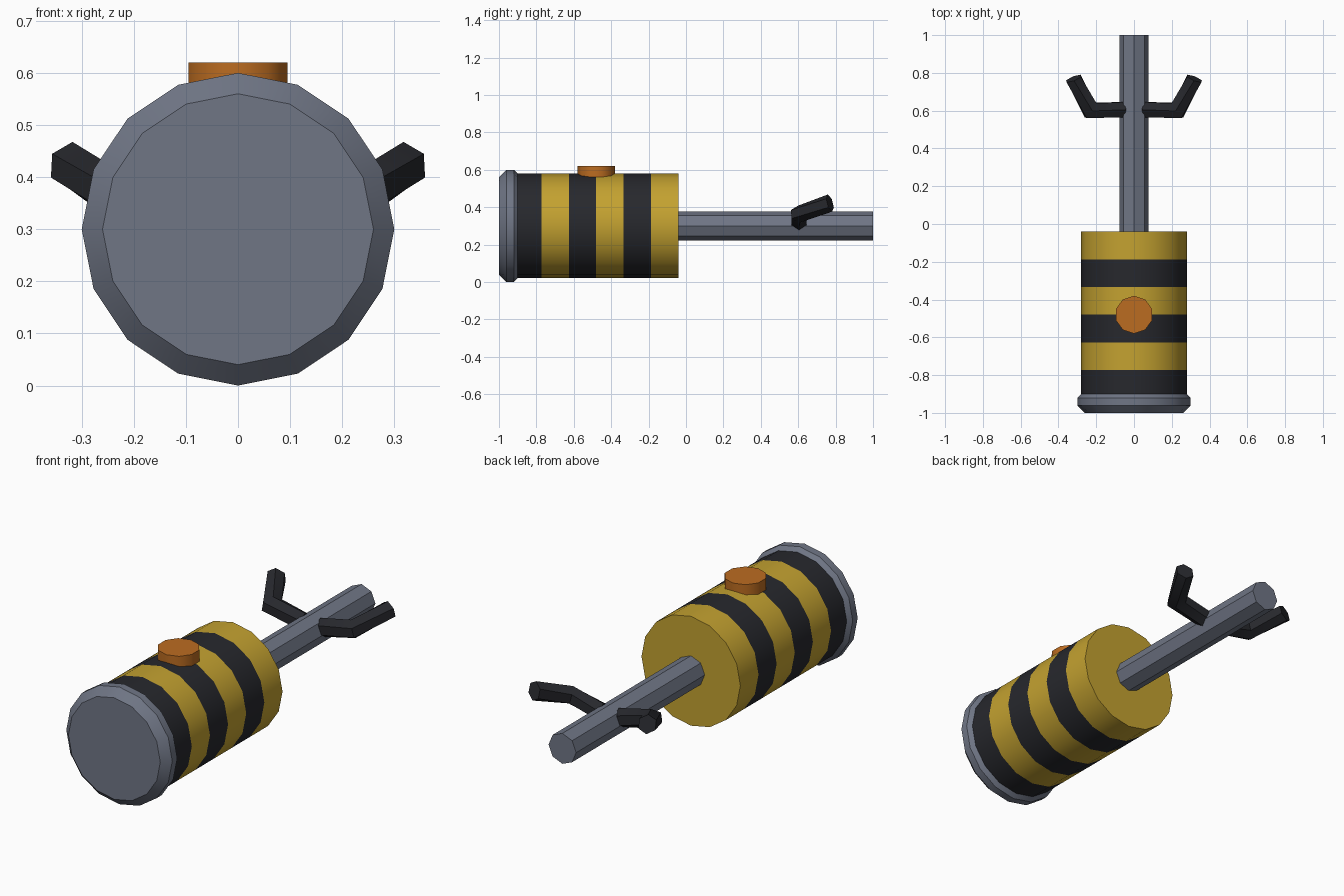
import bpy, bmesh
from math import sin, cos, pi, radians
from mathutils import Vector

if "Cube" in bpy.data.objects:
    bpy.data.objects.remove(bpy.data.objects["Cube"])


def material(name, rgb):
    m = bpy.data.materials.new(name)
    m.diffuse_color = (*rgb, 1)
    m.use_nodes = True
    m.node_tree.nodes["Principled BSDF"].inputs["Base Color"].default_value = m.diffuse_color
    return m


STEEL = material("steel", (0.16, 0.18, 0.235))
YELLOW = material("yellow", (0.55, 0.36, 0.03))
BLACK = material("black", (0.02, 0.021, 0.026))
ORANGE = material("orange", (0.50, 0.15, 0.015))


def loft(name, rings, mats, band=lambda i: 0):
    """Skin closed rings of points, cap both ends; band(i) picks the material."""
    bm = bmesh.new()
    vs = [[bm.verts.new(p) for p in r] for r in rings]
    n = len(vs[0])
    for i in range(len(vs) - 1):
        for k in range(n):
            j = (k + 1) % n
            f = bm.faces.new((vs[i][k], vs[i][j], vs[i + 1][j], vs[i + 1][k]))
            f.material_index = band(i)
    bm.faces.new(vs[0]).material_index = band(0)
    bm.faces.new(vs[-1]).material_index = band(len(vs) - 2)
    bmesh.ops.recalc_face_normals(bm, faces=bm.faces)
    me = bpy.data.meshes.new(name)
    bm.to_mesh(me)
    bm.free()
    for m in mats:
        me.materials.append(m)
    ob = bpy.data.objects.new(name, me)
    bpy.context.collection.objects.link(ob)
    bpy.ops.object.select_all(action='DESELECT')
    ob.select_set(True)
    bpy.context.view_layer.objects.active = ob
    bpy.ops.object.shade_smooth_by_angle(angle=radians(40))
    return ob


def ring(r, n, origin, u, v):
    o, u, v = Vector(origin), Vector(u), Vector(v)
    return [o + u * r * sin(2 * pi * k / n) + v * r * cos(2 * pi * k / n) for k in range(n)]


def along_y(profile, n):
    return [ring(r, n, (0, y, 0.30), (1, 0, 0), (0, 0, 1)) for y, r in profile]


# striped barrel
step = 0.88 / 6
loft("striped_barrel", along_y([(-0.92 + i * step, 0.28) for i in range(7)], 16),
     [BLACK, YELLOW], lambda i: i % 2)

# end cap with bevelled rims
loft("end_cap", along_y([(-1, 0.26), (-0.96, 0.30), (-0.92, 0.30), (-0.90, 0.28)], 16), [STEEL])

# handle rod
loft("rod", along_y([(-0.06, 0.078), (1, 0.078)], 8), [STEEL])

# button on top of the barrel
loft("button", [ring(0.1, 10, (0, -0.48, z), (1, 0, 0), (0, 1, 0)) for z in (0.53, 0.62)], [ORANGE])

# bent hexagonal grips, mirrored: centre, sideways axis, up axis per section
sections = [((0.052, 0.605, 0.322), (0, -1, 0), (-0.2, 0, 0.98)),
            ((0.23, 0.602, 0.362), (0.64, -0.96, 0), (-0.22, -0.08, 0.97)),
            ((0.32, 0.77, 0.422), (0.93, -0.36, 0), (-0.05, -0.25, 0.97))]
for side, s in (("right", 1), ("left", -1)):
    flip = lambda p: Vector((p[0] * s, p[1], p[2]))
    loft(side + "_grip", [ring(0.047, 6, flip(o), flip(u), flip(v)) for o, u, v in sections], [BLACK])
